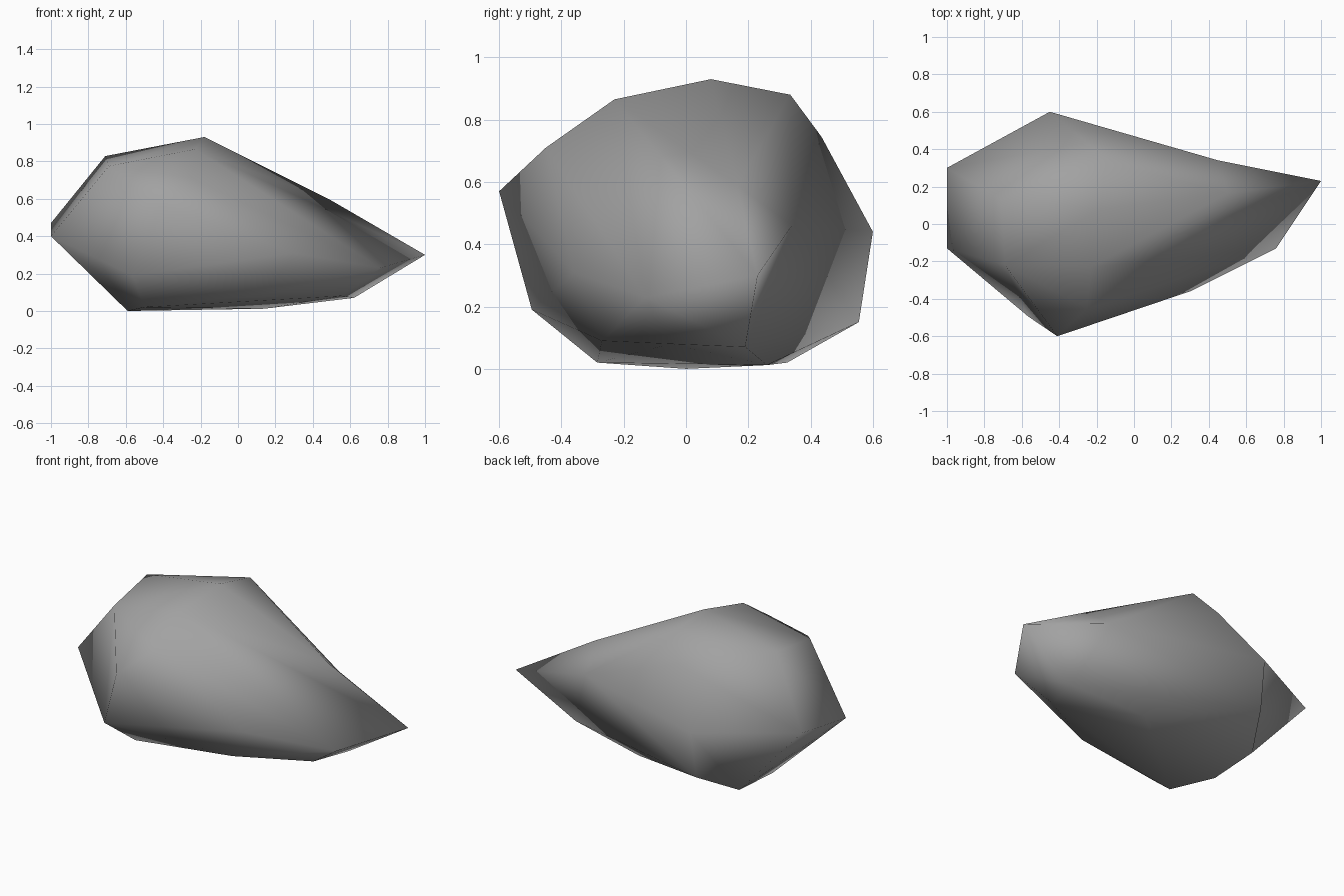
import bpy
import bmesh
from mathutils import Vector

default_cube = bpy.data.objects.get("Cube")
if default_cube:
    bpy.data.objects.remove(default_cube, do_unlink=True)


def flat_material(name, colour):
    """One plain colour, shown in the viewport and in a render."""
    material = bpy.data.materials.new(name)
    material.use_nodes = True
    material.diffuse_color = colour
    shader = material.node_tree.nodes["Principled BSDF"]
    shader.inputs["Base Color"].default_value = colour
    shader.inputs["Roughness"].default_value = 0.9
    return material


def rock_object(name, corners, dent, dent_depth, notches, material):
    """Wrap the corners in a smooth skin, press one corner in, fold notches."""
    bm = bmesh.new()
    vert_at = {corner: bm.verts.new(corner) for corner in corners}
    dent_vert = bm.verts.new(Vector(dent) + dent_depth)
    result = bmesh.ops.convex_hull(bm, input=bm.verts[:])
    spare = set(result["geom_interior"]) | set(result["geom_unused"])
    spare_verts = [v for v in spare if isinstance(v, bmesh.types.BMVert)]
    bmesh.ops.delete(bm, geom=spare_verts, context="VERTS")
    dent_vert.co -= dent_depth
    # Turning a ridge edge across its two triangles folds the skin inward
    for start, end in notches:
        ridge = bm.edges.get((vert_at[start], vert_at[end]))
        if ridge:
            bmesh.utils.edge_rotate(ridge, True)
    bmesh.ops.recalc_face_normals(bm, faces=bm.faces[:])
    for face in bm.faces:
        face.smooth = True
    mesh = bpy.data.meshes.new(name)
    bm.to_mesh(mesh)
    bm.free()
    mesh.materials.append(material)
    rock = bpy.data.objects.new(name, mesh)
    bpy.context.collection.objects.link(rock)
    return rock


# Pointed end, the ridge that leads up from it, and the hollow behind it
pointed_end = [(1, .23, .3), (.76, -.13, .23), (.5, .165, .59)]
hollow = (.45, .34, .46)
hollow_depth = Vector((0, .3, .05))

# Broad crown
crown = [(-.18, .08, .93), (-.15, .335, .88), (-.23, -.23, .865),
         (-.71, .13, .828), (-.69, -.22, .775), (-.25, .435, .745)]

# Bulging front and back flanks
front_bulge = (-.41, -.6, .57)
back_bulge = (-.46, .555, .15)
flanks = [front_bulge, (-.25, -.45, .71), (-.565, -.495, .19),
          (.3, -.36, .31), (-.45, .6, .44), back_bulge]

# Blunt end, notched where it meets the two flanks
front_blunt = (-1, -.13, .4)
back_blunt = (-1, .3, .47)
notches = [(front_bulge, front_blunt), (back_bulge, back_blunt)]

# Nearly flat underside
underside = [(-.59, 0, 0), (-.5, -.285, .02), (-.59, .325, .02),
             (.14, .26, .012), (.15, -.27, .09), (.55, -.05, .08),
             (.62, .19, .07)]

stone_grey = flat_material("stone grey", (0.36, 0.36, 0.36, 1))
rock_object("rock",
            pointed_end + crown + flanks + [front_blunt, back_blunt] + underside,
            hollow, hollow_depth, notches, stone_grey)
